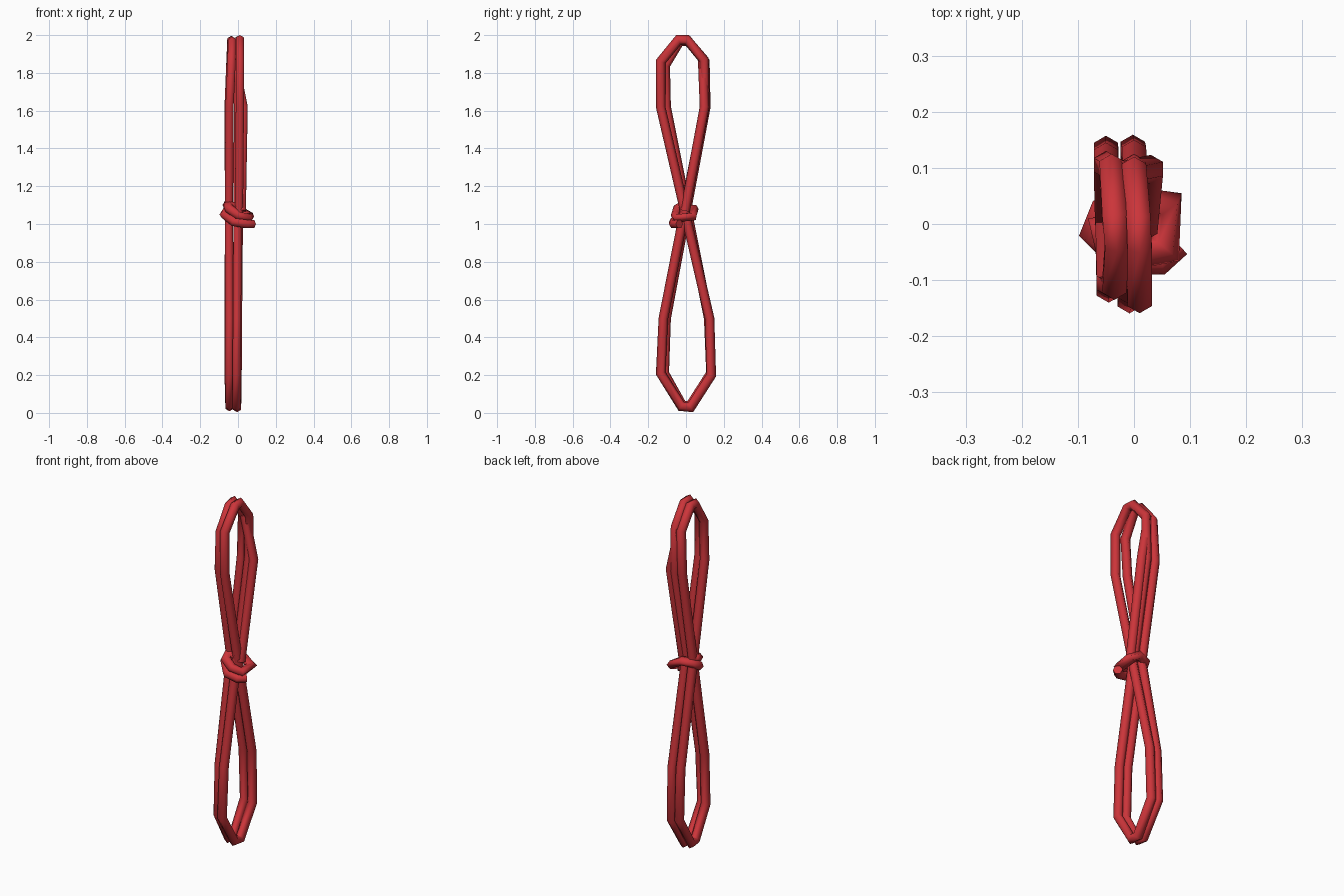
import bpy, bmesh
from math import cos, sin, tau
from mathutils import Vector

cube = bpy.data.objects.get("Cube")
if cube:
    bpy.data.objects.remove(cube, do_unlink=True)

red = bpy.data.materials.new("rope red")
red.use_nodes = True
red.diffuse_color = (0.6, 0.035, 0.042, 1)
bsdf = red.node_tree.nodes["Principled BSDF"]
bsdf.inputs["Base Color"].default_value = red.diffuse_color
bsdf.inputs["Roughness"].default_value = 0.7

RADIUS, SIDES = 0.025, 6


def rope(name, path, axis, closed=False, radius=RADIUS):
    """Sweep a six-sided section along a path, mitred at each bend."""
    pts = [Vector(p) for p in path]
    n = len(pts)
    bm = bmesh.new()
    rings = []
    for i, p in enumerate(pts):
        before = pts[i - 1] if closed or i else None
        after = pts[(i + 1) % n] if closed or i < n - 1 else None
        d_in = (p - before).normalized() if before else (after - p).normalized()
        d_out = (after - p).normalized() if after else d_in
        t = (d_in + d_out).normalized()
        mitre = 1 / max(t.dot(d_in), 0.75)
        u = t.cross(Vector(axis)).normalized()
        v = t.cross(u)
        rings.append([bm.verts.new(p + radius * (u * mitre * cos(tau * k / SIDES)
                                                 + v * sin(tau * k / SIDES)))
                      for k in range(SIDES)])
    for i in range(n if closed else n - 1):
        a, b = rings[i], rings[(i + 1) % n]
        for k in range(SIDES):
            j = (k + 1) % SIDES
            bm.faces.new((a[k], a[j], b[j], b[k]))
    caps = [] if closed else [bm.faces.new(rings[0]), bm.faces.new(rings[-1])]
    bmesh.ops.recalc_face_normals(bm, faces=bm.faces)
    for f in bm.faces:
        f.smooth = f not in caps
    mesh = bpy.data.meshes.new(name)
    bm.to_mesh(mesh)
    bm.free()
    mesh.materials.append(red)
    obj = bpy.data.objects.new(name, mesh)
    bpy.context.collection.objects.link(obj)
    return obj


# Two figure-eight coils lying side by side
rope("right_coil", [
    (-0.035, 0.01, 1.97), (-0.04, 0.1, 1.86), (-0.05, 0.105, 1.62),
    (-0.045, -0.105, 0.5), (-0.045, -0.115, 0.21), (-0.045, -0.02, 0.04),
    (-0.045, 0.02, 0.035), (-0.05, 0.132, 0.21), (-0.05, 0.12, 0.5),
    (-0.045, -0.105, 1.62), (-0.035, -0.11, 1.84), (-0.03, -0.035, 1.965)],
    (1, 0, 0), True)
rope("left_coil", [
    (0.008, 0.005, 1.975), (0.0, 0.095, 1.87), (0.0, 0.1, 1.62),
    (-0.005, -0.12, 0.5), (-0.008, -0.134, 0.21), (-0.007, -0.025, 0.035),
    (-0.005, 0.025, 0.03), (-0.002, 0.134, 0.2), (0.0, 0.125, 0.5),
    (0.01, -0.134, 1.62), (0.01, -0.134, 1.86), (0.01, -0.04, 1.975)],
    (1, 0, 0), True)

# Free end running from the upper loop down to the binding
rope("rope_tail", [
    (-0.02, 0.088, 1.87), (0.03, 0.098, 1.62), (0.02, -0.005, 1.07)], (1, 0, 0))

# Binding wrapped twice around the crossing
rope("binding", [
    (0.02, 0.0, 1.08), (-0.055, -0.01, 1.1), (-0.045, -0.045, 1.08),
    (0.0, -0.055, 1.045), (0.055, -0.045, 1.03), (0.058, 0.035, 1.04),
    (0.0, 0.04, 1.08), (-0.055, 0.02, 1.075), (-0.07, -0.015, 1.05),
    (-0.02, -0.065, 1.01), (0.045, -0.065, 1.0), (0.078, -0.035, 1.0)],
    (0, 0, 1))
